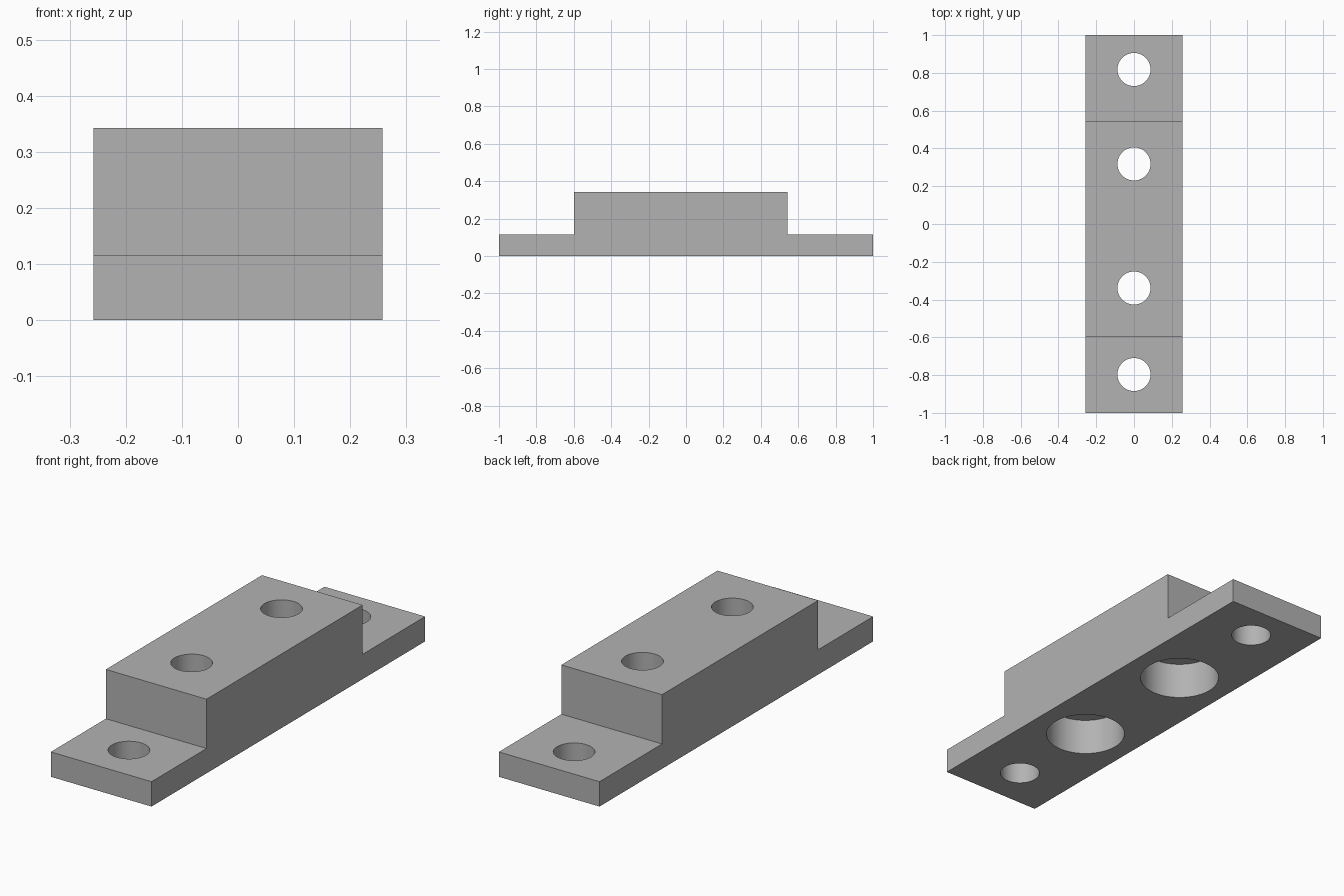
import bpy

if "Cube" in bpy.data.objects:
    bpy.data.objects.remove(bpy.data.objects["Cube"])

W, BASE_H, TOP_H = 0.2575, 0.115, 0.343
Y0, Y1 = -0.598, 0.543          # ends of the raised block
HOLE_R, BORE_R, BORE_D = 0.0875, 0.175, 0.1715

grey = bpy.data.materials.new("plain grey")
grey.diffuse_color = (0.45, 0.45, 0.45, 1)
grey.use_nodes = True
grey.node_tree.nodes["Principled BSDF"].inputs["Base Color"].default_value = grey.diffuse_color

# Stepped side profile extruded across the width
profile = [(-1, 0), (1, 0), (1, BASE_H), (Y1, BASE_H), (Y1, TOP_H),
           (Y0, TOP_H), (Y0, BASE_H), (-1, BASE_H)]
n = len(profile)
verts = [(x, y, z) for x in (-W, W) for y, z in profile]
faces = [tuple(reversed(range(n))), tuple(range(n, 2 * n))]
faces += [(i, (i + 1) % n, (i + 1) % n + n, i + n) for i in range(n)]
mesh = bpy.data.meshes.new("mounting_block")
mesh.from_pydata(verts, [], faces)
mesh.materials.append(grey)
block = bpy.data.objects.new("mounting_block", mesh)
bpy.context.collection.objects.link(block)


def cut(y, radius, z0, z1):
    """Cut a vertical round hole into the block."""
    bpy.ops.mesh.primitive_cylinder_add(vertices=64, radius=radius, depth=z1 - z0,
                                        location=(0, y, (z0 + z1) / 2))
    cutter = bpy.context.object
    cutter.name = "hole_cutter"
    cutter.data.materials.append(grey)
    cutter.hide_render = True
    mod = block.modifiers.new("hole", 'BOOLEAN')
    mod.operation, mod.solver, mod.object = 'DIFFERENCE', 'EXACT', cutter
    bpy.ops.object.select_all(action='DESELECT')
    bpy.context.view_layer.objects.active = block
    block.select_set(True)
    bpy.ops.object.modifier_apply(modifier=mod.name)
    bpy.data.objects.remove(cutter)


# Four through holes; the middle two are counterbored from below
for y in (-0.797, -0.339, 0.318, 0.818):
    cut(y, HOLE_R, -0.1, 0.5)
for y in (-0.339, 0.318):
    cut(y, BORE_R, -0.1, BORE_D)

block.select_set(True)
bpy.context.view_layer.objects.active = block
bpy.ops.object.shade_smooth_by_angle(angle=0.5)
